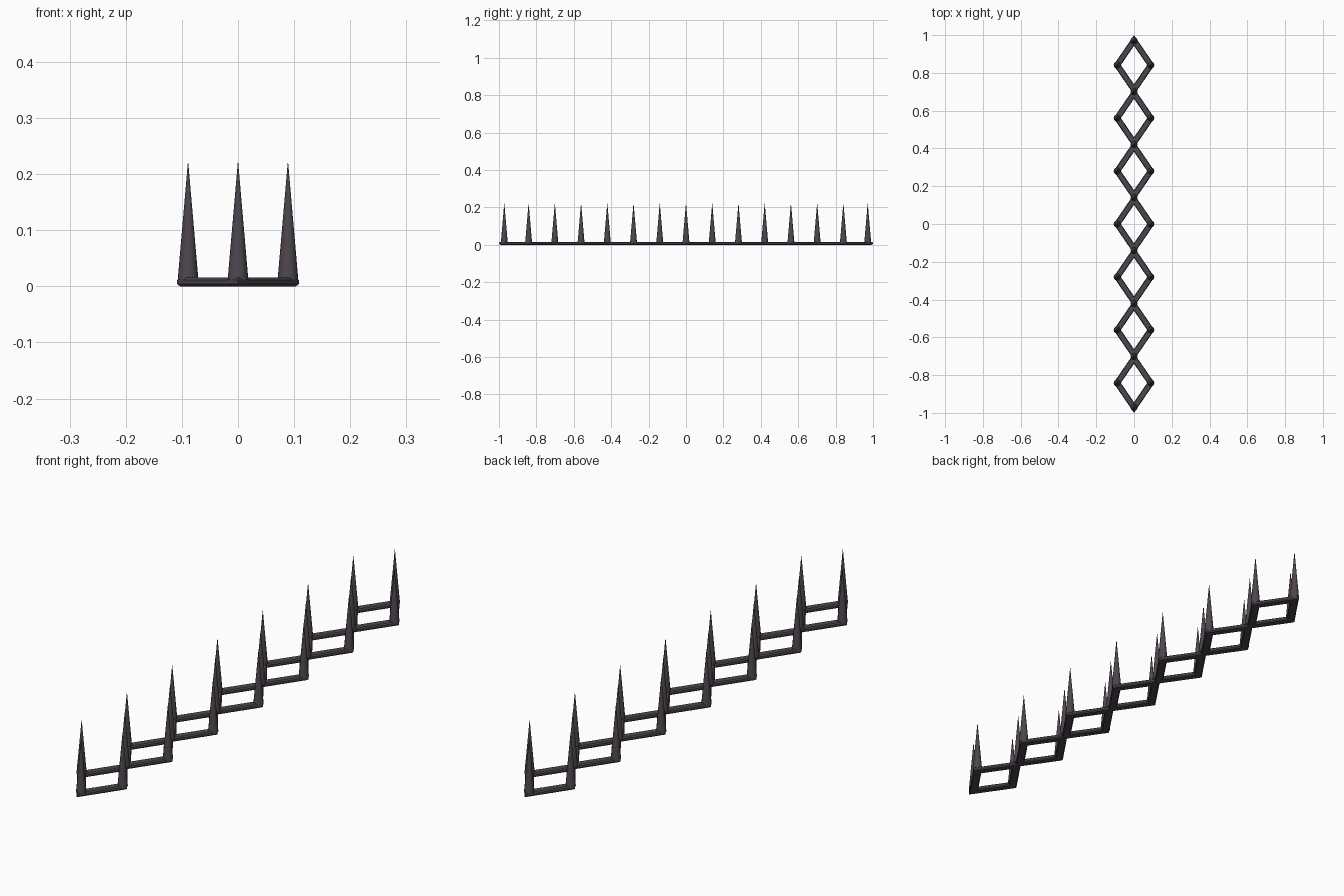
import bpy, bmesh
from math import hypot

if "Cube" in bpy.data.objects:
    bpy.data.objects.remove(bpy.data.objects["Cube"])

PITCH = 0.2805        # spacing of the diamond links
A, B = 0.089, 0.130   # centreline half width / half length of a link
BASE, TIP = 0.011, 0.22

iron = bpy.data.materials.new("dark_iron")
iron.diffuse_color = (0.075, 0.062, 0.075, 1)
iron.use_nodes = True
iron.node_tree.nodes["Principled BSDF"].inputs["Base Color"].default_value = iron.diffuse_color


def finish(bm, name):
    bmesh.ops.recalc_face_normals(bm, faces=bm.faces)
    mesh = bpy.data.meshes.new(name)
    bm.to_mesh(mesh)
    bm.free()
    mesh.materials.append(iron)
    obj = bpy.data.objects.new(name, mesh)
    bpy.context.collection.objects.link(obj)
    return obj


def diamond_link(name, y):
    # chamfered flat-bar section (offset, height) swept round a mitred rhombus
    w, c, h = 0.016, 0.004, 0.0155
    section = [(w, c), (w, h - c), (w - c, h), (c - w, h),
               (-w, h - c), (-w, c), (c - w, 0), (w - c, 0)]
    length = hypot(A, B)
    bm = bmesh.new()
    rings = []
    for sx, sy in ((1, 0), (0, 1), (-1, 0), (0, -1)):
        rings.append([bm.verts.new((sx * (A + o * length / B),
                                    y + sy * (B + o * length / A), z))
                      for o, z in section])
    n = len(section)
    for i in range(4):
        r, s = rings[i], rings[(i + 1) % 4]
        for j in range(n):
            k = (j + 1) % n
            bm.faces.new((r[j], s[j], s[k], r[k]))
    return finish(bm, name)


def spike(name, x, y):
    bm = bmesh.new()
    bmesh.ops.create_cone(bm, cap_ends=True, segments=12, radius1=0.0185,
                          radius2=0.0004, depth=TIP - BASE)
    bmesh.ops.translate(bm, verts=bm.verts, vec=(x, y, (TIP + BASE) / 2))
    for f in bm.faces:
        f.smooth = len(f.verts) == 4
    for e in bm.edges:
        e.smooth = all(len(f.verts) == 4 for f in e.link_faces)
    return finish(bm, name)


# seven links with a spike on each side corner
for i in range(-3, 4):
    y = i * PITCH
    diamond_link(f"link_{i + 4}", y)
    spike(f"left_spike_{i + 4}", -A, y)
    spike(f"right_spike_{i + 4}", A, y)

# centre spikes where links meet, and at both ends
joints = [(i + 0.5) * PITCH for i in range(-3, 3)]
end = 3 * PITCH + B
for i, y in enumerate([-end] + joints + [end]):
    spike(f"centre_spike_{i + 1}", 0, y)
